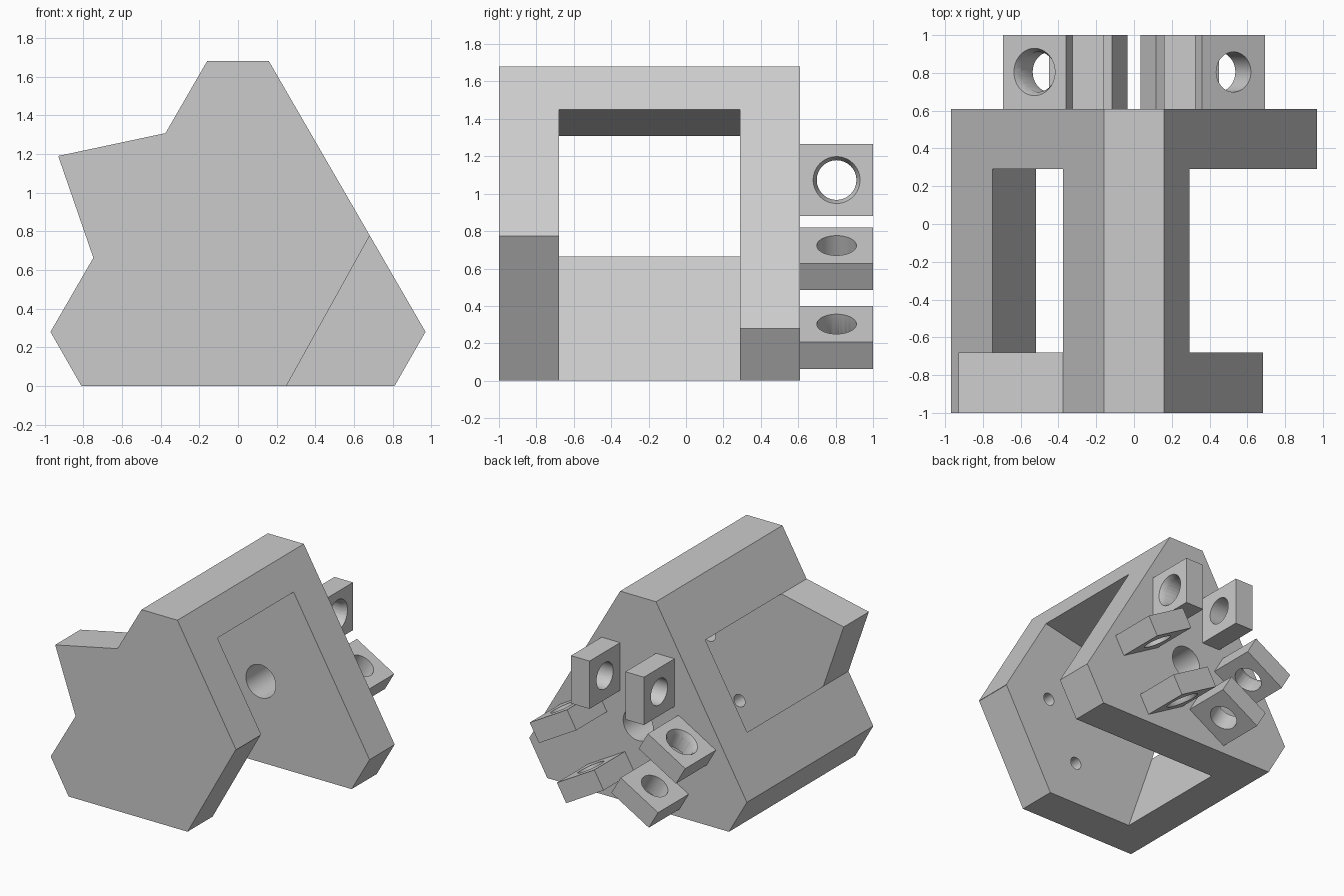
import bpy, bmesh, math
from mathutils import Matrix, Vector

if "Cube" in bpy.data.objects:
    bpy.data.objects.remove(bpy.data.objects["Cube"])

CENTRE_Z = 0.652          # axis of the three-fold symmetry

grey = bpy.data.materials.new("light_grey")
grey.diffuse_color = (0.6, 0.6, 0.6, 1)
grey.use_nodes = True
grey.node_tree.nodes["Principled BSDF"].inputs["Base Color"].default_value = grey.diffuse_color


def finish(name, bm):
    bmesh.ops.recalc_face_normals(bm, faces=bm.faces)
    me = bpy.data.meshes.new(name)
    bm.to_mesh(me)
    bm.free()
    me.materials.append(grey)
    ob = bpy.data.objects.new(name, me)
    bpy.context.collection.objects.link(ob)
    return ob


def prism(name, outline, y0, y1):
    """Extrude an x-z outline from y0 to y1."""
    bm = bmesh.new()
    face = bm.faces.new([bm.verts.new((x, y0, z)) for x, z in outline])
    ext = bmesh.ops.extrude_face_region(bm, geom=[face])
    moved = [v for v in ext["geom"] if isinstance(v, bmesh.types.BMVert)]
    bmesh.ops.translate(bm, verts=moved, vec=(0, y1 - y0, 0))
    return finish(name, bm)


def cylinder(name, start, end, r1, r2):
    """Round cutter between two points."""
    start, end = Vector(start), Vector(end)
    axis = end - start
    turn = axis.to_track_quat('Z', 'Y').to_matrix().to_4x4()
    bm = bmesh.new()
    bmesh.ops.create_cone(bm, cap_ends=True, segments=48, radius1=r1, radius2=r2,
                          depth=axis.length,
                          matrix=Matrix.Translation((start + end) / 2) @ turn)
    return finish(name, bm)


def combine(target, tool, operation='DIFFERENCE'):
    """Apply a boolean and discard the tool."""
    mod = target.modifiers.new("cut", 'BOOLEAN')
    mod.operation = operation
    mod.solver = 'EXACT'
    mod.object = tool
    bpy.context.view_layer.objects.active = target
    bpy.ops.object.modifier_apply(modifier=mod.name)
    bpy.data.objects.remove(tool)


def shade(ob):
    bpy.ops.object.select_all(action='DESELECT')
    ob.select_set(True)
    bpy.context.view_layer.objects.active = ob
    bpy.ops.object.shade_smooth_by_angle(angle=math.radians(30))


# Frame: clipped triangle running front to back
frame = prism("frame", [(-0.81, 0), (0.81, 0), (0.97, 0.28), (0.16, 1.68),
                        (-0.16, 1.68), (-0.97, 0.28)], -1, 0.61)

# Hollow between the two end plates, leaving a top beam and a lower left beam
combine(frame, prism("hollow", [(-0.93, 1.19), (-0.347, -0.5), (1.5, -0.5),
                                (1.5, 1.707)], -0.68, 0.29))

# Slanted corner taken off the front plate
combine(frame, prism("corner", [(0.25 - 0.277, -0.5), (1.5, -0.5), (1.5, 0.775),
                                (0.68, 0.775)], -1.2, -0.4))

# Ear on the left of the front plate
combine(frame, prism("ear", [(-0.93, 1.19), (-0.692, 0.5), (-0.3, 0.5),
                             (-0.2, 1.345), (-0.375, 1.308)], -1, -0.68), 'UNION')

# Centre hole through the back plate
combine(frame, cylinder("bore", (0, 0.1, CENTRE_Z), (0, 0.8, CENTRE_Z), 0.133, 0.133))

# Two blind holes in the inner face of the front plate
for a in (-90, 30):
    x = 0.305 * math.cos(math.radians(a))
    z = CENTRE_Z + 0.305 * math.sin(math.radians(a))
    combine(frame, cylinder("pin_hole", (x, -0.85, z), (x, -0.5, z), 0.05, 0.05))
shade(frame)

# Three pairs of hinge lugs around the centre
for i in range(3):
    spin = Matrix.Translation((0, 0, CENTRE_Z)) @ Matrix.Rotation(i * 2 * math.pi / 3, 4, 'Y')
    for side, label in ((1, "chamfered"), (-1, "plain")):
        a, b = 0.16 * side, 0.325 * side
        lug = prism(f"{label}_lug_{i + 1}",
                    [(a, 0.228), (b, 0.228), (b, 0.613), (a, 0.613)], 0.61, 1.0)
        combine(lug, cylinder("pivot", (a - side * 0.1, 0.805, 0.421),
                              (b + side * 0.1, 0.805, 0.421), 0.106, 0.106))
        if side > 0:
            # flared mouth on the outer face
            combine(lug, cylinder("flare", (b - 0.042, 0.805, 0.421),
                                  (b + 0.02, 0.805, 0.421), 0.105, 0.135))
        lug.data.transform(spin)
        shade(lug)
